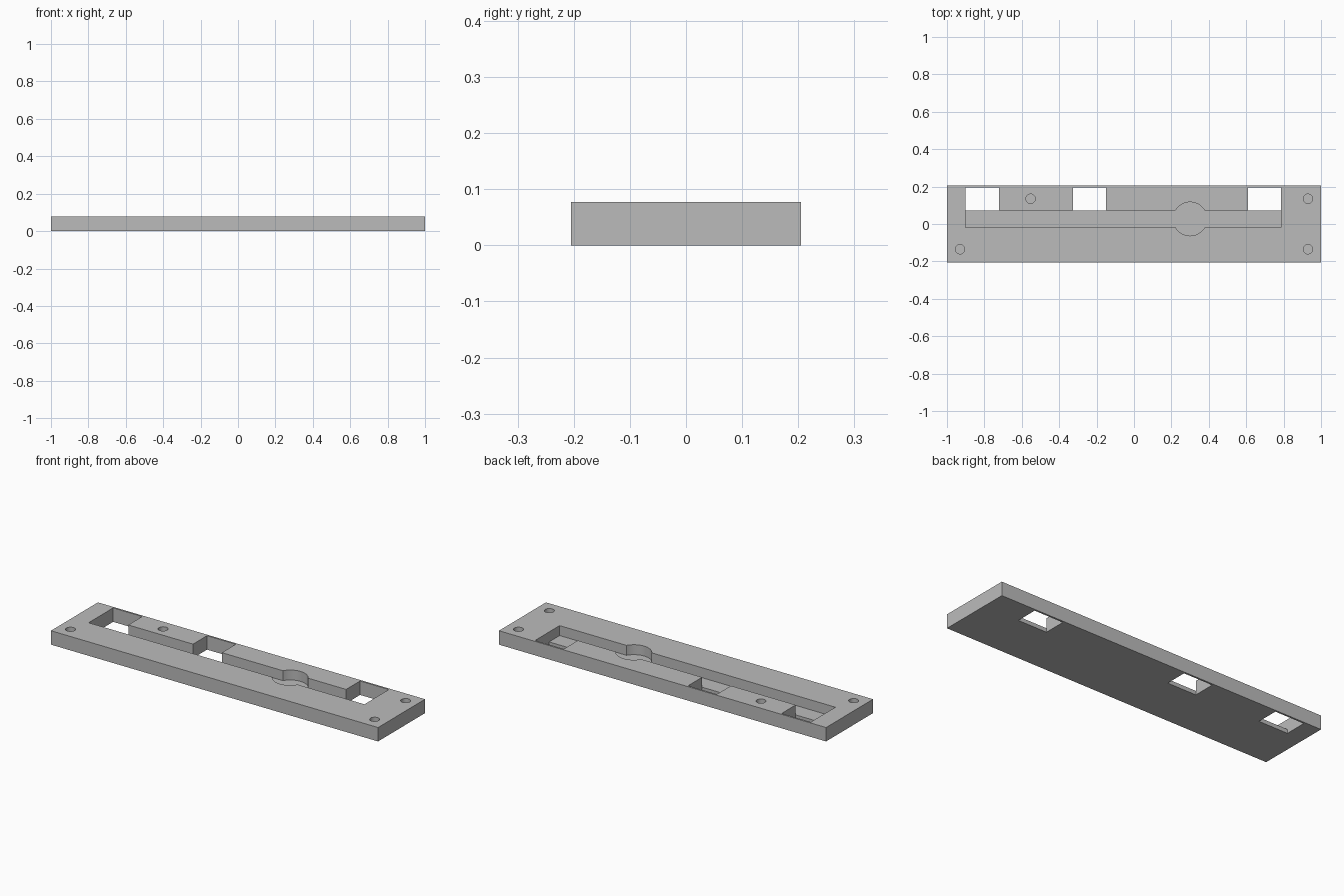
import bpy
import math

cube = bpy.data.objects.get("Cube")
if cube:
    bpy.data.objects.remove(cube, do_unlink=True)

LENGTH, DEPTH, HEIGHT = 2.0, 0.41, 0.077
FLOOR = 0.022          # thickness left under the groove and blind holes
TOP = HEIGHT + 0.05    # cutters rise past the top face

grey = bpy.data.materials.new("plain grey")
grey.use_nodes = True
colour = (0.5, 0.5, 0.5, 1)
grey.diffuse_color = colour
grey.node_tree.nodes["Principled BSDF"].inputs["Base Color"].default_value = colour


def box(name, x0, x1, y0, y1, z0, z1):
    bpy.ops.mesh.primitive_cube_add(
        size=1, location=((x0 + x1) / 2, (y0 + y1) / 2, (z0 + z1) / 2))
    obj = bpy.context.object
    obj.name = name
    obj.scale = (x1 - x0, y1 - y0, z1 - z0)
    bpy.ops.object.transform_apply(location=True, rotation=True, scale=True)
    return obj


def cylinder(name, x, y, radius, z0):
    bpy.ops.mesh.primitive_cylinder_add(
        vertices=48, radius=radius, depth=TOP - z0, location=(x, y, (TOP + z0) / 2))
    obj = bpy.context.object
    obj.name = name
    bpy.ops.object.transform_apply(location=True, rotation=True, scale=True)
    return obj


# Main plate
plate = box("base_plate", -LENGTH / 2, LENGTH / 2, -DEPTH / 2, DEPTH / 2, 0, HEIGHT)
plate.data.materials.append(grey)

# Long groove with a round pocket across it
groove_left, groove_right, groove_front, groove_back = -0.9, 0.786, -0.019, 0.073
cutters = [
    box("groove_cutter", groove_left, groove_right, groove_front, groove_back, FLOOR, TOP),
    cylinder("pocket_cutter", 0.3, 0.027, 0.09, FLOOR),
]

# Windows right through the plate, behind the groove
for x0, x1 in ((groove_left, -0.722), (-0.326, -0.15), (0.61, groove_right)):
    cutters.append(box("window_cutter", x0, x1, groove_back, 0.195, -0.05, TOP))

# Blind screw holes
for x, y in ((-0.93, -0.135), (0.93, -0.135), (0.93, 0.135), (-0.553, 0.135)):
    cutters.append(cylinder("screw_hole_cutter", x, y, 0.025, FLOOR))

# Carve the plate
bpy.ops.object.select_all(action="DESELECT")
plate.select_set(True)
bpy.context.view_layer.objects.active = plate
for cutter in cutters:
    cutter.hide_render = True
    cut = plate.modifiers.new("cut", "BOOLEAN")
    cut.operation = "DIFFERENCE"
    cut.solver = "EXACT"
    cut.object = cutter
    bpy.ops.object.modifier_apply(modifier=cut.name)
    bpy.data.objects.remove(cutter, do_unlink=True)

bpy.ops.object.shade_smooth_by_angle(angle=math.radians(30))
